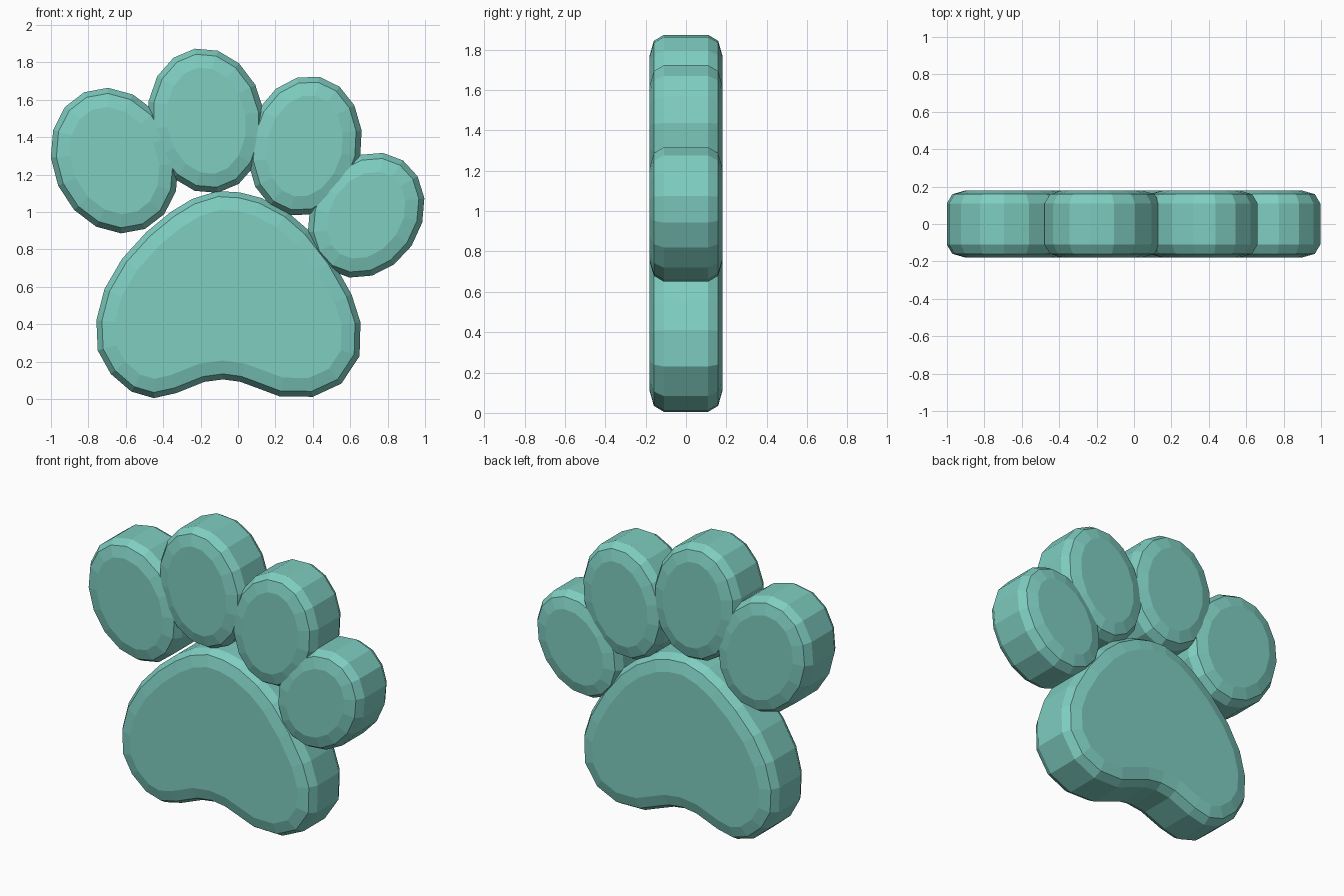
import bpy, bmesh, math
from mathutils import Vector

if "Cube" in bpy.data.objects:
    bpy.data.objects.remove(bpy.data.objects["Cube"])

teal = bpy.data.materials.new("teal")
teal.diffuse_color = (0.21, 0.61, 0.53, 1)
teal.use_nodes = True
teal.node_tree.nodes["Principled BSDF"].inputs["Base Color"].default_value = teal.diffuse_color

HALF, INSET, DROP = 0.18, 0.10, 0.07   # half thickness, bevel width, bevel depth


def inset_outline(pts, d):
    """Move a clockwise/counter-clockwise outline inward by d with mitred corners."""
    n = len(pts)
    area = sum(pts[i].x * pts[(i + 1) % n].y - pts[(i + 1) % n].x * pts[i].y for i in range(n))
    s = 1 if area > 0 else -1
    out = []
    for i, p in enumerate(pts):
        e1 = (p - pts[i - 1]).normalized()
        e2 = (pts[(i + 1) % n] - p).normalized()
        n1, n2 = Vector((-e1.y, e1.x)) * s, Vector((-e2.y, e2.x)) * s
        out.append(p + (n1 + n2) * (d / (1 + n1.dot(n2))))
    return out


def cushion(name, pts):
    """Thick plate from a front outline, with a two-step rounded rim on both sides."""
    k = 1 - math.sqrt(0.5)
    half = [(INSET, HALF), (INSET * k, HALF - DROP * k), (0, HALF - DROP)]
    profile = [(d, -y) for d, y in half] + [(d, y) for d, y in reversed(half)]
    bm = bmesh.new()
    rings = [[bm.verts.new((p.x, y, p.y)) for p in inset_outline(pts, d)] for d, y in profile]
    n = len(pts)
    for a, b in zip(rings, rings[1:]):
        for i in range(n):
            j = (i + 1) % n
            bm.faces.new((a[i], a[j], b[j], b[i]))
    bm.faces.new(rings[0])
    bm.faces.new(rings[-1])
    bmesh.ops.recalc_face_normals(bm, faces=bm.faces)
    me = bpy.data.meshes.new(name)
    bm.to_mesh(me)
    bm.free()
    me.materials.append(teal)
    ob = bpy.data.objects.new(name, me)
    bpy.context.collection.objects.link(ob)


def ellipse(cx, cz, short, long, lean, n=16):
    """Leaning oval; a positive lean tips the top to the right."""
    t = math.radians(lean)
    pts = []
    for i in range(n):
        a = 2 * math.pi * i / n
        u, v = short * math.cos(a), long * math.sin(a)
        pts.append(Vector((cx + u * math.cos(t) + v * math.sin(t),
                           cz - u * math.sin(t) + v * math.cos(t))))
    return pts


# Four toes: centre x, centre z, short radius, long radius, lean
toes = [(-0.66, 1.275, 0.33, 0.40, -24),
        (-0.17, 1.488, 0.313, 0.39, -9),
        (0.357, 1.353, 0.303, 0.378, 12),
        (0.685, 0.983, 0.293, 0.353, 34)]
for i, toe in enumerate(toes, 1):
    cushion(f"toe_{i}", ellipse(*toe))

# Main pad outline
pad = [(-.757, .422), (-.75, .26), (-.68, .134), (-.57, .04), (-.45, .005), (-.33, .032),
       (-.18, .092), (-.08, .105), (.01, .093), (.10, .06), (.22, .015), (.40, .012),
       (.553, .083), (.65, .23), (.655, .41), (.607, .56), (.505, .74), (.38, .90),
       (.265, 1.0), (.125, 1.075), (.01, 1.105), (-.11, 1.112), (-.245, 1.07),
       (-.36, 1.0), (-.49, .893), (-.62, .75), (-.714, .588)]
cushion("main_pad", [Vector(p) for p in pad])
